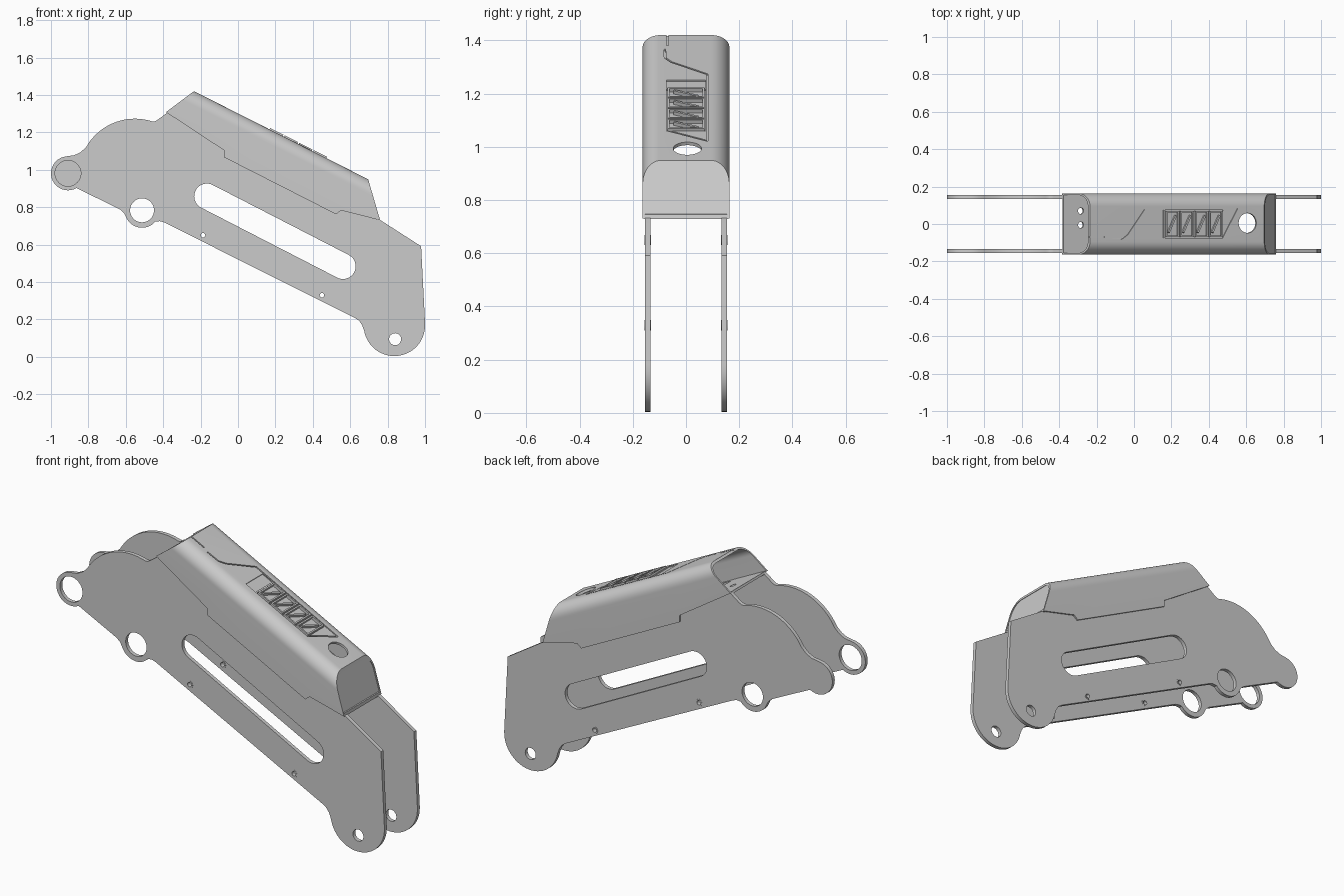
import bpy, bmesh
from math import cos, sin, atan, atan2, radians, hypot, pi
from mathutils import Matrix

if "Cube" in bpy.data.objects:
    bpy.data.objects.remove(bpy.data.objects["Cube"])

A = atan(0.506)                     # slope of the cover
TOP = (-0.235, 0.0, 1.42)           # rear upper corner of the cover


def frame(a, b, c, o=(0, 0, 0)):
    m = Matrix((a, b, c)).transposed().to_4x4()
    m.translation = o
    return m


FRONT = frame((1, 0, 0), (0, 0, 1), (0, -1, 0))
U, N = (cos(A), 0, -sin(A)), (sin(A), 0, cos(A))
AXIS = frame((0, 1, 0), N, U, TOP)      # section plane, extruded along cover
DECK = frame(U, (0, 1, 0), N, TOP)      # flat on top of cover


def arc(cx, cy, r, a0, a1, n=20):
    return [(cx + r * cos(radians(a0 + (a1 - a0) * i / n)),
             cy + r * sin(radians(a0 + (a1 - a0) * i / n))) for i in range(n + 1)]


def circle(cx, cy, r, n=40):
    return arc(cx, cy, r, 0, 360, n)[:-1]


def bar(p, q, w):
    """Rectangle of width w around the segment p-q."""
    a = atan2(q[1] - p[1], q[0] - p[0])
    dx, dy = -sin(a) * w / 2, cos(a) * w / 2
    return [(p[0] + dx, p[1] + dy), (p[0] - dx, p[1] - dy),
            (q[0] - dx, q[1] - dy), (q[0] + dx, q[1] + dy)]


def rect(x0, x1, y0, y1):
    return [(x0, y0), (x1, y0), (x1, y1), (x0, y1)]


def prism(name, loops, m, d0, d1):
    """Extrude closed loops (first outer, rest holes) from depth d0 to d1."""
    cu = bpy.data.curves.new(name, 'CURVE')
    cu.dimensions, cu.fill_mode, cu.extrude = '2D', 'BOTH', (d1 - d0) / 2
    for loop in loops:
        s = cu.splines.new('POLY')
        s.points.add(len(loop) - 1)
        for p, (x, y) in zip(s.points, loop):
            p.co = (x, y, 0, 1)
        s.use_cyclic_u = True
    ob = bpy.data.objects.new(name, cu)
    bpy.context.collection.objects.link(ob)
    activate(ob)
    bpy.ops.object.convert(target='MESH')
    ob = bpy.context.view_layer.objects.active
    ob.name = name
    ob.data.transform(m @ Matrix.Translation((0, 0, (d0 + d1) / 2)))
    bm = bmesh.new()
    bm.from_mesh(ob.data)
    bmesh.ops.remove_doubles(bm, verts=bm.verts, dist=1e-5)
    bmesh.ops.recalc_face_normals(bm, faces=bm.faces)
    bm.to_mesh(ob.data)
    bm.free()
    return ob


def activate(ob):
    bpy.ops.object.select_all(action='DESELECT')
    ob.select_set(True)
    bpy.context.view_layer.objects.active = ob


def boolean(ob, cutter, op='DIFFERENCE'):
    mod = ob.modifiers.new('cut', 'BOOLEAN')
    mod.operation, mod.object, mod.solver = op, cutter, 'EXACT'
    activate(ob)
    bpy.ops.object.modifier_apply(modifier=mod.name)
    bpy.data.objects.remove(cutter)


def arch(w, top, r):
    return ([(-w, -0.6), (w, -0.6)] + arc(w - r, top - r, r, 0, 90, 12)
            + arc(r - w, top - r, r, 90, 180, 12))


def deck(x, y):
    return ((x - TOP[0]) / cos(A), y)


# side plates: shared outline, slot and holes
outline = (arc(-0.909, 0.981, 0.091, 300, 95)
           + [(-0.875, 1.078), (-0.845, 1.092), (-0.826, 1.108)]
           + arc(-0.551, 0.973, 0.30, 150, 72, 28)
           + [(-0.445, 1.259), (-0.43, 1.267), (-0.375, 1.307),
              (0.75, 0.738), (0.979, 0.591), (1.0, 0.18)]
           + arc(0.836, 0.168, 0.164, 0, -170, 28)
           + [(0.663, 0.17), (0.648, 0.192), (0.625, 0.208),
              (-0.396, 0.719), (-0.417, 0.725), (-0.436, 0.724)]
           + arc(-0.513, 0.783, 0.093, -40, -160)
           + [(-0.61, 0.769), (-0.631, 0.788)])
slot = arc(-0.166, 0.858, 0.068, 63, 243) + arc(0.561, 0.484, 0.068, -117, 63)
bolts = [(-0.187, 0.65), (0.449, 0.329)]
holes = ([slot, circle(-0.513, 0.783, 0.064), circle(0.84, 0.094, 0.032)]
         + [circle(x, z, 0.019, 20) for x, z in bolts])
ear_hole = circle(-0.909, 0.981, 0.069)
prism('front_plate', [outline, ear_hole] + holes, FRONT, 0.133, 0.154)
prism('back_plate', [outline] + holes, FRONT, -0.154, -0.133)

# bushings in the small holes
for side in (-1, 1):
    for x, z in bolts:
        c = side * 0.1435
        prism('bushing', [circle(x, z, 0.0195, 20), circle(x, z, 0.012, 20)],
              FRONT, c - 0.012, c + 0.012)

# rear flange joining the plates under the cover
flange = prism('rear_flange', [rect(-0.16, 0.06, -0.154, 0.154),
                               circle(-0.055, 0.07, 0.017, 20),
                               circle(-0.055, -0.005, 0.017, 20)],
               frame(U, (0, 1, 0), N, (-0.235, 0, 1.237)), -0.012, 0)

# cover: arched tunnel trimmed by its side silhouette, then hollowed
cover = prism('top_cover', [arch(0.163, 0, 0.068)], AXIS, -0.4, 1.4)
sil = [(-0.385, 1.308), (-0.235, 1.42), (0.695, 0.949), (0.76, 0.73),
       (0.551, 0.783), (0.524, 0.762), (-0.075, 1.067), (-0.075, 1.104)]
sil[1], sil[2] = (-0.23, 1.424), (0.694, 0.956)
boolean(cover, prism('trim', [sil], FRONT, -0.3, 0.3), 'INTERSECT')
boolean(cover, prism('cavity', [arch(0.1545, -0.013, 0.057)], AXIS, -0.6, 1.6))

# recessed front end cap
cap = prism('front_cap', [arch(0.156, -0.010, 0.058)], AXIS, -0.4, 1.4)
boolean(cap, prism('trim', [[(0.666, 0.99), (0.678, 0.993),
                             (0.754, 0.738), (0.738, 0.742)]],
                   FRONT, -0.3, 0.3), 'INTERSECT')
prism('cap_lip', [[(0.738, 0.735), (0.76, 0.728), (0.757, 0.745), (0.735, 0.752)]],
      FRONT, -0.156, 0.156)

# round hole, grooves and pockets in the cover deck
hu, hy = deck(0.607, 0.005)
boolean(cover, prism('hole', [circle(hu, hy, 0.053)], DECK, -0.03, 0.03))
path = [deck(*p) for p in [(-0.13, -0.08), (-0.065, -0.078), (-0.035, -0.055),
                           (0.055, 0.08), (0.55, 0.08), (0.473, -0.07)]]
tail = [deck(-0.26, -0.07), deck(-0.16, -0.07)]
for p, q in list(zip(path, path[1:])) + [tuple(tail)]:
    e = 0.003 / hypot(q[0] - p[0], q[1] - p[1])
    q2 = (q[0] + (q[0] - p[0]) * e, q[1] + (q[1] - p[1]) * e)
    boolean(cover, prism('groove', [bar(p, q2, 0.007)], DECK, -0.0065, 0.02))
u0, u1 = deck(0.165, 0)[0], deck(0.476, 0)[0]
boolean(cover, prism('pocket', [rect(u0, u1, -0.074, 0.074)], DECK, -0.0075, 0.02))
boolean(cover, prism('pad_pocket', [rect(deck(0.10, 0)[0], deck(0.158, 0)[0],
                                         -0.074, 0.074)], DECK, -0.005, 0.02))

# four louvre cells with a diagonal slat each
step = (u1 - u0) / 4
for i in range(4):
    a, b = u0 + i * step + 0.004, u0 + (i + 1) * step - 0.004
    prism('louvre_frame', [rect(a, b, -0.07, 0.07),
                           rect(a + 0.008, b - 0.008, -0.062, 0.062)],
          DECK, -0.009, 0.008)
    prism('louvre_slat', [bar((a + 0.018, -0.045), (b - 0.018, 0.045), 0.010)],
          DECK, -0.009, 0.006)

# smooth curved walls, keep creases sharp
for ob in list(bpy.context.scene.objects):
    activate(ob)
    bpy.ops.object.shade_smooth_by_angle(angle=radians(28))
